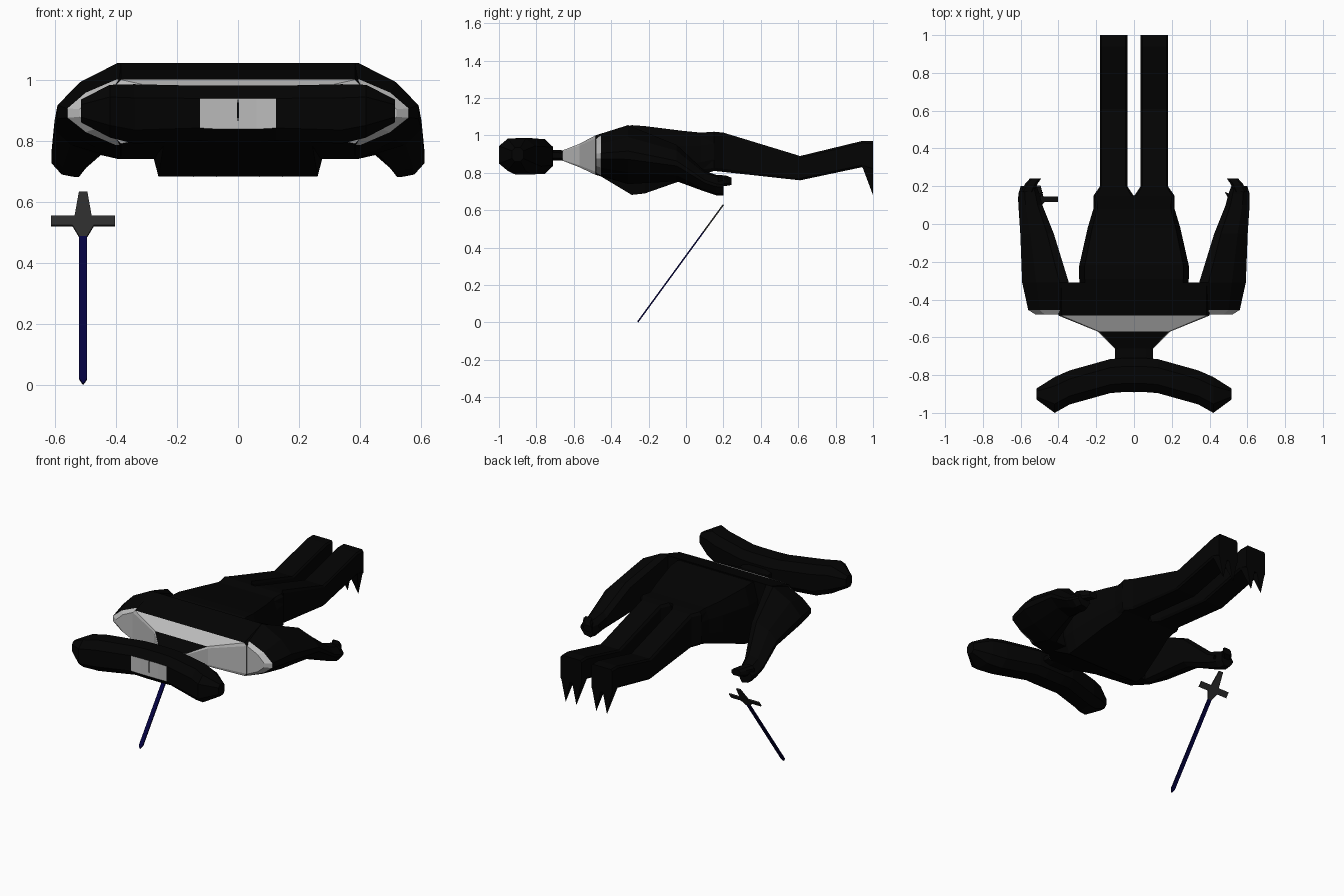
import bpy, bmesh
from mathutils import Vector

if "Cube" in bpy.data.objects:
    bpy.data.objects.remove(bpy.data.objects["Cube"])


def material(name, rgb):
    m = bpy.data.materials.new(name)
    m.diffuse_color = (*rgb, 1)
    m.use_nodes = True
    m.node_tree.nodes["Principled BSDF"].inputs["Base Color"].default_value = m.diffuse_color
    return m


BLACK = material("black_skin", (0.001, 0.001, 0.001))
PALE = material("pale_skin", (0.5, 0.5, 0.5))
STEEL = material("dark_steel", (0.025, 0.025, 0.025))
NAVY = material("navy_blade", (0.001, 0.0005, 0.05))


def finish(name, bm, mats, pale=None):
    bmesh.ops.remove_doubles(bm, verts=bm.verts, dist=1e-5)
    bmesh.ops.recalc_face_normals(bm, faces=bm.faces)
    bm.normal_update()
    if pale:
        for f in bm.faces:
            f.material_index = int(pale(f.calc_center_median(), f.normal))
    me = bpy.data.meshes.new(name)
    bm.to_mesh(me)
    bm.free()
    for m in mats:
        me.materials.append(m)
    ob = bpy.data.objects.new(name, me)
    bpy.context.collection.objects.link(ob)
    return ob


def octagon(u0, u1, v0, v1, fu, fv):
    du, dv = (u1 - u0) * fu, (v1 - v0) * fv
    return [(u0 + du, v0), (u1 - du, v0), (u1, v0 + dv), (u1, v1 - dv),
            (u1 - du, v1), (u0 + du, v1), (u0, v1 - dv), (u0, v0 + dv)]


def wedge(u0, u1, v0, v1, k):
    """Arm section pointed outwards; k rounds the inner side."""
    w, h, drop = u1 - u0, v1 - v0, .2 - .4 * k
    return [(u0 + .2 * w, v0), (u0 + .7 * w, v0 + drop * h), (u1, v0 + .42 * h),
            (u1, v0 + .56 * h), (u0 + .7 * w, v1 - drop * h), (u0 + .2 * w, v1),
            (u0, v1 - k * h), (u0, v0 + k * h)]


def bridge(name, axis, rings, side=1, pale=None):
    """Join (position, outline) rings along x or y into a closed solid."""
    bm = bmesh.new()
    loops = [[bm.verts.new((side * p, u, v) if axis == "x" else (side * u, p, v))
              for u, v in pts] for p, pts in rings]
    for a, b in zip(loops, loops[1:]):
        for i in range(8):
            j = (i + 1) % 8
            bm.faces.new((a[i], a[j], b[j], b[i]))
    bm.faces.new(loops[0])
    bm.faces.new(loops[-1])
    return finish(name, bm, [BLACK, PALE], pale)


def loft(name, axis, sections, fu=.2, fv=.25, side=1, pale=None):
    """Eight-sided sections given as (position, u0, u1, v0, v1)."""
    return bridge(name, axis, [(p, octagon(*box, fu, fv)) for p, *box in sections],
                  side, pale)


def claw(name, base, tip):
    """Pointed spike from a four-cornered base to a tip."""
    bm = bmesh.new()
    b = [bm.verts.new(p) for p in base]
    t = bm.verts.new(tip)
    bm.faces.new(b)
    for i in range(4):
        bm.faces.new((b[i], b[(i + 1) % 4], t))
    return finish(name, bm, [BLACK])


def front_skin(c, n):
    return c.y < -.44 and n.y < -.3 and abs(n.z) < .9


# Wide hammer-shaped head, swept forward at both ends
half = [(.06, -.89, -.71, .795, .98), (.125, -.895, -.715, .80, .98),
        (.34, -.955, -.775, .79, .985), (.42, -1.0, -.81, .81, .983),
        (.515, -.93, -.87, .86, .935)]
loft("head", "x", [(-s[0], *s[1:]) for s in reversed(half)] + half, .25, .23,
     pale=lambda c, n: abs(c.x) < .13 and n.y < -.9)
loft("face_slit", "y", [(-.893, -.003, .003, .865, .935),
                        (-.87, -.003, .003, .865, .935)])

# Neck, sloping shoulders, chest and hips
loft("neck", "y", [(-.74, -.10, .10, .865, .925), (-.65, -.10, .10, .865, .92)])
loft("shoulders", "y", [(-.66, -.10, .10, .865, .92), (-.57, -.19, .19, .83, .955),
                        (-.485, -.40, .40, .79, 1.0), (-.31, -.40, .40, .74, 1.055)],
     .02, .08, pale=front_skin)
loft("torso", "y", [(-.47, -.27, .27, .79, 1.0), (-.29, -.29, .29, .682, 1.055),
                    (-.22, -.29, .29, .69, 1.05), (-.02, -.245, .245, .76, 1.025),
                    (.08, -.215, .215, .79, 1.015), (.15, -.215, .215, .81, 1.02)],
     .05, .3)

for side, tag in ((-1, "right"), (1, "left")):
    # Arm: wedge shoulder tapering to the wrist and hand
    bridge(tag + "_arm", "y", [
        (p, wedge(*box)) for p, *box in (
            (-.48, .36, .52, .80, .985, 0), (-.455, .36, .56, .785, 1.0, 0),
            (-.31, .345, .592, .74, 1.055, 0), (-.05, .425, .602, .755, .95, .1),
            (.10, .485, .612, .70, .81, .25), (.16, .50, .612, .68, .79, .3),
            (.20, .515, .60, .68, .78, .3))], side, front_skin)
    # Curled fingers and thumb
    loft(tag + "_finger", "y", [(.17, .53, .60, .73, .79), (.215, .51, .575, .73, .785),
                                (.242, .49, .55, .735, .775)], side=side)
    claw(tag + "_thumb", [(side * .52, .10, .72), (side * .52, .15, .72),
                          (side * .53, .15, .77), (side * .53, .10, .77)],
         (side * .48, .17, .745))
    # Leg: thigh, knee, calf and upright foot
    loft(tag + "_leg", "y", [(.08, .03, .20, .80, 1.015), (.15, .002, .214, .81, 1.02),
                             (.20, .035, .18, .805, 1.015), (.61, .035, .18, .76, .89),
                             (.94, .035, .18, .83, .97), (1.0, .035, .18, .81, .97)],
         .06, .08, side)
    # Two toe claws per foot
    for x in (.035, .11):
        claw(tag + "_toe", [(side * x, .94, .84), (side * (x + .07), .94, .84),
                            (side * (x + .07), 1.0, .84), (side * x, 1.0, .84)],
             (side * (x + .035), 1.0, .68))

# Sword hanging below the right hand, tip on the ground
TIP = Vector((-.508, -.26, 0))
ALONG = Vector((0, .46, .63)).normalized()
THICK = Vector((1, 0, 0)).cross(ALONG) * .004


def plate(name, outline, mat):
    """Flat outline (across, along the sword) given a small thickness."""
    bm = bmesh.new()
    a, b = ([bm.verts.new(TIP + Vector((x, 0, 0)) + ALONG * t + THICK * s)
             for x, t in outline] for s in (-1, 1))
    bm.faces.new(a)
    bm.faces.new(b)
    for i in range(len(a)):
        j = (i + 1) % len(a)
        bm.faces.new((a[i], a[j], b[j], b[i]))
    finish(name, bm, [mat])


def mirrored(pts):
    return pts + [(-x, t) for x, t in reversed(pts)]


plate("sword_blade", mirrored([(.002, .003), (.013, .023), (.013, .62)]), NAVY)
plate("sword_hilt", mirrored([(.013, .60), (.035, .645), (.105, .645), (.105, .683),
                              (.028, .683), (.014, .78)]), STEEL)
